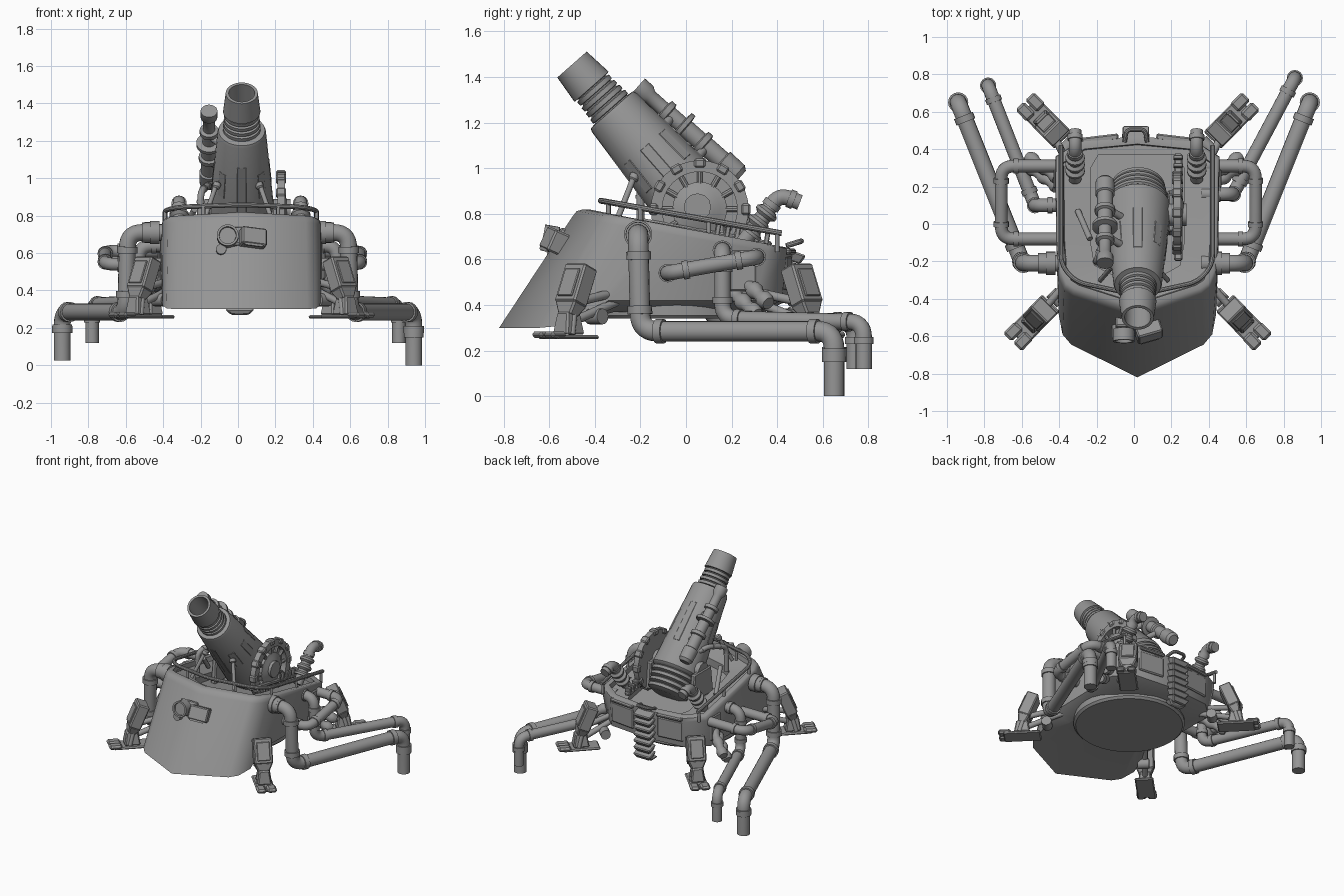
import bpy, bmesh, math
from mathutils import Vector as V, Matrix

cube = bpy.data.objects.get("Cube")
if cube:
    bpy.data.objects.remove(cube, do_unlink=True)

steel = bpy.data.materials.new("gunmetal grey")
steel.use_nodes = True
colour = (0.3, 0.3, 0.3, 1)
steel.diffuse_color = colour
steel.node_tree.nodes["Principled BSDF"].inputs["Base Color"].default_value = colour


# --- helpers ---
def finish(name, bm, angle=35):
    bmesh.ops.recalc_face_normals(bm, faces=bm.faces[:])
    for f in bm.faces:
        f.smooth = True
    for e in bm.edges:
        e.smooth = len(e.link_faces) == 2 and e.calc_face_angle(0) < math.radians(angle)
    mesh = bpy.data.meshes.new(name)
    bm.to_mesh(mesh)
    bm.free()
    mesh.materials.append(steel)
    ob = bpy.data.objects.new(name, mesh)
    bpy.context.scene.collection.objects.link(ob)


def bridge(bm, rings):
    loops = [[bm.verts.new(p) for p in r] for r in rings]
    n = len(loops[0])
    for a, b in zip(loops, loops[1:]):
        for i in range(n):
            j = (i + 1) % n
            bm.faces.new((a[i], a[j], b[j], b[i]))
    bm.faces.new(loops[0][::-1])
    bm.faces.new(loops[-1])


def lathe(bm, start, axis, profile, seg=24):
    axis = V(axis).normalized()
    q = axis.to_track_quat('Z', 'Y')
    angles = [2 * math.pi * i / seg for i in range(seg)]
    bridge(bm, [[V(start) + axis * t + q @ V((r * math.cos(a), r * math.sin(a), 0))
                 for a in angles] for t, r in profile])


def turned(name, start, axis, profile, seg=24):
    bm = bmesh.new()
    lathe(bm, start, axis, profile, seg)
    finish(name, bm)


def rod(name, a, b, r):
    d = V(b) - V(a)
    turned(name, a, d, [(0, r), (d.length, r)], 12)


def pipe(name, pts, r, bend=0.08, collar=1.2, seg=16):
    pts = [V(p) for p in pts]
    path, joints = [pts[0]], []
    for a, p, b in zip(pts, pts[1:], pts[2:]):
        u, w = (a - p), (b - p)
        k = min(bend, u.length * 0.48, w.length * 0.48)
        u.normalize()
        w.normalize()
        s, e = p + u * k, p + w * k
        path += [s * (1 - t) ** 2 + p * 2 * t * (1 - t) + e * t * t for t in [i / 7 for i in range(8)]]
        joints += [(s, u), (e, w)]
    path.append(pts[-1])
    bm = bmesh.new()
    rings, side, old = [], None, None
    for i, p in enumerate(path):
        d = (path[min(i + 1, len(path) - 1)] - path[max(i - 1, 0)]).normalized()
        side = d.orthogonal().normalized() if old is None else old.rotation_difference(d) @ side
        side = (side - d * side.dot(d)).normalized()
        other = d.cross(side)
        rings.append([p + (side * math.cos(a) + other * math.sin(a)) * r
                      for a in [2 * math.pi * j / seg for j in range(seg)]])
        old = d
    bridge(bm, rings)
    if collar:
        for p, d in joints:
            lathe(bm, p - d * r * 0.1, d, [(0, r * collar), (r * 0.8, r * collar)], seg)
    finish(name, bm)


def box(name, c, size, zdir=(0, 0, 1), xdir=(1, 0, 0), taper=1, bevel=0.008):
    z = V(zdir).normalized()
    y = z.cross(V(xdir)).normalized()
    m = Matrix((y.cross(z), y, z)).transposed().to_4x4()
    bm = bmesh.new()
    bmesh.ops.create_cube(bm, size=1)
    for v in bm.verts:
        k = taper if v.co.z < 0 else 1
        v.co = V((v.co.x * size[0] * k, v.co.y * size[1] * k, v.co.z * size[2]))
    if bevel:
        bmesh.ops.bevel(bm, geom=bm.edges[:], offset=bevel, segments=1, affect='EDGES')
    bm.transform(Matrix.Translation(c) @ m)
    finish(name, bm, 20)


def deck_z(y):
    return 0.82 - 0.18 * (y + 0.47)


def ring(half):
    full = half + [(-x, y, z) for x, y, z in reversed(half[1:-1])]
    return [(x * 1.04 + .018, y, z) for x, y, z in full]


# --- hull with rounded shoulder, raised rim, deck and shallow well ---
low = [(0, -.82, .30), (.34, -.645, .30), (.385, -.59, .305), (.405, -.48, .32), (.41, -.34, .42),
       (.42, .3, .42), (.3, .42, .42), (0, .45, .42)]
top = [(0, -.47), (.33, -.36), (.375, -.33), (.405, -.26), (.415, -.1), (.42, .36), (.3, .44), (0, .47)]
well = [(0, -.3), (.13, -.27), (.17, -.25), (.22, -.22), (.24, -.1), (.24, .3), (.2, .37), (0, .37)]
keel = [(x * .72, max(y, -.42) * .75, .37) for x, y, z in low]
hull = bmesh.new()
bridge(hull, [ring(h) for h in (
    keel, low,
    [(x * 1.005, y * 1.065 if y < 0 else y, deck_z(y) - .035) for x, y in top],
    [(x * .995, y * 1.02 if y < 0 else y, deck_z(y) - .008) for x, y in top],
    [(x * .975, y * .96, deck_z(y)) for x, y in top],
    [(x * .91, y * .91, deck_z(y)) for x, y in top],
    [(x * .9, y * .9, deck_z(y) - .035) for x, y in top],
    [(x, y, deck_z(y) - .045) for x, y in well],
    [(x, y, deck_z(y) - .1) for x, y in well])])
finish("hull", hull, 58)
turned("belly_disc", (.015, -.035, .34), (0, 0, 1), [(0, .37), (.015, .385), (.08, .385)], 40)

# --- barrel, hollow at the muzzle, with stepped breech ---
muzzle, aim = V((.02, -.5, 1.455)), V((0, .66, -.75)).normalized()
up = V((0, .75, .66)).normalized()
ribs = [(t + k * .032, r + k * .003) for k in range(4) for t, r in
        ((.136, .08), (.14, .092), (.16, .092), (.163, .08))]
breech = [(t + k * .04, r - k * .007) for k in range(4) for t, r in
          ((.90, .15), (.91, .168), (.93, .168), (.937, .15))]
turned("barrel", muzzle, aim, [(.2, .066), (0, .07), (0, .086), (.13, .1), (.132, .08)] + ribs +
       [(.262, .1), (.265, .124), (.28, .13), (.88, .178), (.89, .17)] + breech + [(1.07, .1)], 32)
for k in range(8):
    out = Matrix.Rotation(k * math.pi / 4, 3, aim) @ up
    box("barrel_panel", muzzle + aim * .56 + out * .148, (.05, .01, .3 if k % 4 == 0 else .16),
        aim + out * .083, aim.cross(out), bevel=.003)
for s in (1, -1):
    rod("barrel_brace", (s * .18, -.3, .78), (s * .115, -.225, .97), .013)
    turned("brace_knob", (s * .12, -.235, .945), (-s * .07, .09, .19), [(0, .014), (.008, .022), (.03, .022), (.038, .014)], 12)
    box("cradle", (s * .185 + .015, .06, .74), (.035, .2, .2), taper=1.2)
rod("trunnion", (-.18, .05, .83), (.28, .05, .83), .06)

# --- elevation wheel and its toothed rack ---
hub = V((.21, .06, .82))
turned("wheel_hub", hub, (1, 0, 0), [(0, .12), (.03, .12), (.04, .09), (.055, .06), (.06, .03)])
rim = bmesh.new()
lathe(rim, hub, (1, 0, 0), [(0, .165), (0, .215), (.04, .215), (.04, .165), (.001, .165)], 32)
finish("wheel_rim", rim)
for k in range(12):
    out = V((0, math.cos(k * math.pi / 6), math.sin(k * math.pi / 6)))
    box("wheel_spoke", hub + V((.02, 0, 0)) + out * .15, (.025, .025, .09), out)
    box("wheel_block", hub + V((.02, 0, 0)) + out * .203, (.055, .05, .04), out)
box("rack", (.236, .09, .715), (.045, .58, .03), (0, .18, 1))
for k in range(6):
    y = .14 + k * .043
    box("rack_tooth", (.236, y, deck_z(y) + .02), (.05, .022, .05), (0, .18, 1), bevel=.004)

# --- sighting scope beside the barrel ---
eye, sight = V((-.155, -.21, 1.36)), V((0, .43, -.38))
turned("scope", eye, sight, [(0, .03), (0, .045), (.05, .045), (.07, .032), (.15, .032), (.155, .05), (.18, .05),
       (.185, .036), (.25, .036), (.255, .068), (.275, .068), (.28, .04), (.36, .04), (.365, .055),
       (.39, .055), (.395, .042), (.49, .042), (.495, .052), (.58, .05), (.6, .035)])
for t in (.2, .4):
    p = eye + sight.normalized() * t
    rod("scope_mount", p, p + V((.1, -.06, -.07)), .02)
rod("deck_lever", (-.3, .07, .69), (-.235, -.08, .83), .016)
pipe("feed_line", [(-.2, -.2, .74), (-.2, -.2, .93), (-.15, -.05, .97), (-.12, .02, .95)], .018, .05)

# --- hand rail and posts ---
rail = [(.42, .42), (.42, -.22), (.34, -.31), (.02, -.38), (-.31, -.31), (-.39, -.22), (-.39, .42)]
pipe("hand_rail", [(x, y, deck_z(y) + .055) for x, y in rail], .013, .06, collar=0, seg=10)
for x, y in ((.405, .4), (.405, .1), (.405, -.2), (.2, -.34)):
    for s in (1, -1):
        rod("rail_post", (s * x + .015, y, deck_z(y) - .03), (s * x + .015, y, deck_z(y) + .05), .01)

# --- plumbing on both sides ---
for s in (1, -1):
    def m(*pts):
        return [(s * x, y, z) for x, y, z in pts]
    end = 0 if s > 0 else .027
    pipe("main_pipe", m((.36, -.21, .71), (.59, -.21, .71), (.6, -.2, .285), (.94, .65, .285), (.94, .65, end)), .045)
    turned("main_pipe_sleeve", (s * .94, .65, end), (0, 0, 1), [(0, .042), (.15, .042), (.15, .053), (.19, .053)])
    turned("main_pipe_flange", (s * .42, -.21, .71), (s, 0, 0), [(0, .062), (.05, .062), (.05, .055), (.08, .055)])
    ex, ey, sy = (.86, .78, .16) if s > 0 else (.78, .74, .1)
    pipe("rear_pipe", m((.36, sy, .64), (.53, sy, .64), (.53, sy, .34), (ex, ey, .325), (ex, ey, .12)), .036, .07)
    turned("rear_pipe_sleeve", (s * ex, ey, .12), (0, 0, 1), [(0, .034), (.11, .034), (.11, .043), (.14, .043)])
    lx = .65 if s > 0 else .71
    pipe("side_loop", m((.36, -.08, .54), (lx, -.08, .54), (lx, .31, .61), (.36, .31, .61)), .034, .07)
    for y, z in ((.2, .46), (.25, .51)):
        turned("ribbed_stub", (s * .41, y, z), (s * .17, .12, -.11),
               [(t * .022, .028 if (t // 2) % 2 else .038) for t in range(11)], 16)
    # ribbed exhausts on the rear deck
    pipe("exhaust", [(s * .325 + .01, y, z) for y, z in ((.24, .66), (.41, .885), (.5, .85))], .034, .06)
    turned("exhaust_bellows", (s * .325 + .01, .28, .71), (0, .17, .22),
           [(t * .014, .036 if (t // 2) % 2 else .052) for t in range(11)], 16)
    # side and rear armour plates
    box("side_plate", (s * .442 + .018, .25, .55), (.014, .12, .18))
    box("rear_plate", (s * .2 + .018, .445, .54), (.2, .02, .15), xdir=(1, -s * .12, 0))
    box("rear_ledge", (s * .2 + .018, .455, .635), (.2, .035, .025), xdir=(1, -s * .12, 0))

# --- four stabiliser legs ---
for s in (1, -1):
    for f, cx, cy in ((-1, .555, .515), (1, .49, .54)):
        base = V((s * cx + .02, f * cy, .25))
        out = V((s * .7, f * .714, 0))
        lift = V((0, 0, 1))
        side = lift.cross(out)
        lean = (lift - out * .42).normalized()
        box("foot_plate", base + lift * .009, (.26, .13, .018), xdir=out)
        for k in (1, -1):
            box("foot_toe", base + out * .12 + side * k * .037 + lift * .02, (.09, .065, .03), xdir=out, bevel=.012)
            rod("ankle_strut", base + out * .02 + side * k * .04 + lift * .02, base - out * .01 + side * k * .025 + lift * .13, .016)
        box("ankle", base + lift * .07, (.08, .07, .1), xdir=out, taper=1.4)
        box("leg_armour", base - out * .045 + lift * .235, (.085, .13, .18), lean, out)
        box("leg_armour_tip", base - out * .005 + lift * .13, (.085, .13, .06), lean, out, .6)
        box("leg_panel", base - out * .002 + lift * .25, (.012, .09, .13), lean, out, bevel=.004)
        inner = V((s * .36 + .02, f * .29, .42))
        for h in (.08, .16):
            rod("leg_arm", inner + lift * (h - .08) * .5, base - out * .03 + lift * h, .02)
        turned("arm_joint", base - out * .17 + lift * .1 - side * .04, side, [(0, .035), (.08, .035)], 16)

# --- front sensor cluster on the bow ---
turned("front_lamp", (-.055, -.48, .67), (0, -1, .18), [(0, .04), (.08, .045), (.085, .058), (.15, .058), (.15, .046), (.135, .044)])
turned("small_lamp", (-.09, -.54, .615), (0, -1, .1), [(0, .028), (.07, .028)], 16)
box("sensor_box", (.075, -.565, .675), (.14, .1, .1), (0, .45, 1), (1, .3, -.1))
box("sensor_window", (.085, -.617, .659), (.1, .009, .045), (0, .45, 1), (1, .3, -.1), bevel=0)
box("sensor_base", (-.03, -.53, .67), (.14, .1, .11), (0, .6, 1))

# --- rear spine of linked wedges and grab handle ---
for k in range(7):
    box("spine_link", (.01, .48, .61 - k * .05), (.15, .085, .045), (0, .35, 1), taper=.7)
box("spine_end", (.01, .46, .285), (.16, .06, .03), taper=.6)
pipe("rear_handle", [(-.05, .44, .66), (-.04, .505, .68), (.06, .505, .68), (.07, .44, .66)], .012, .03, collar=0, seg=10)
